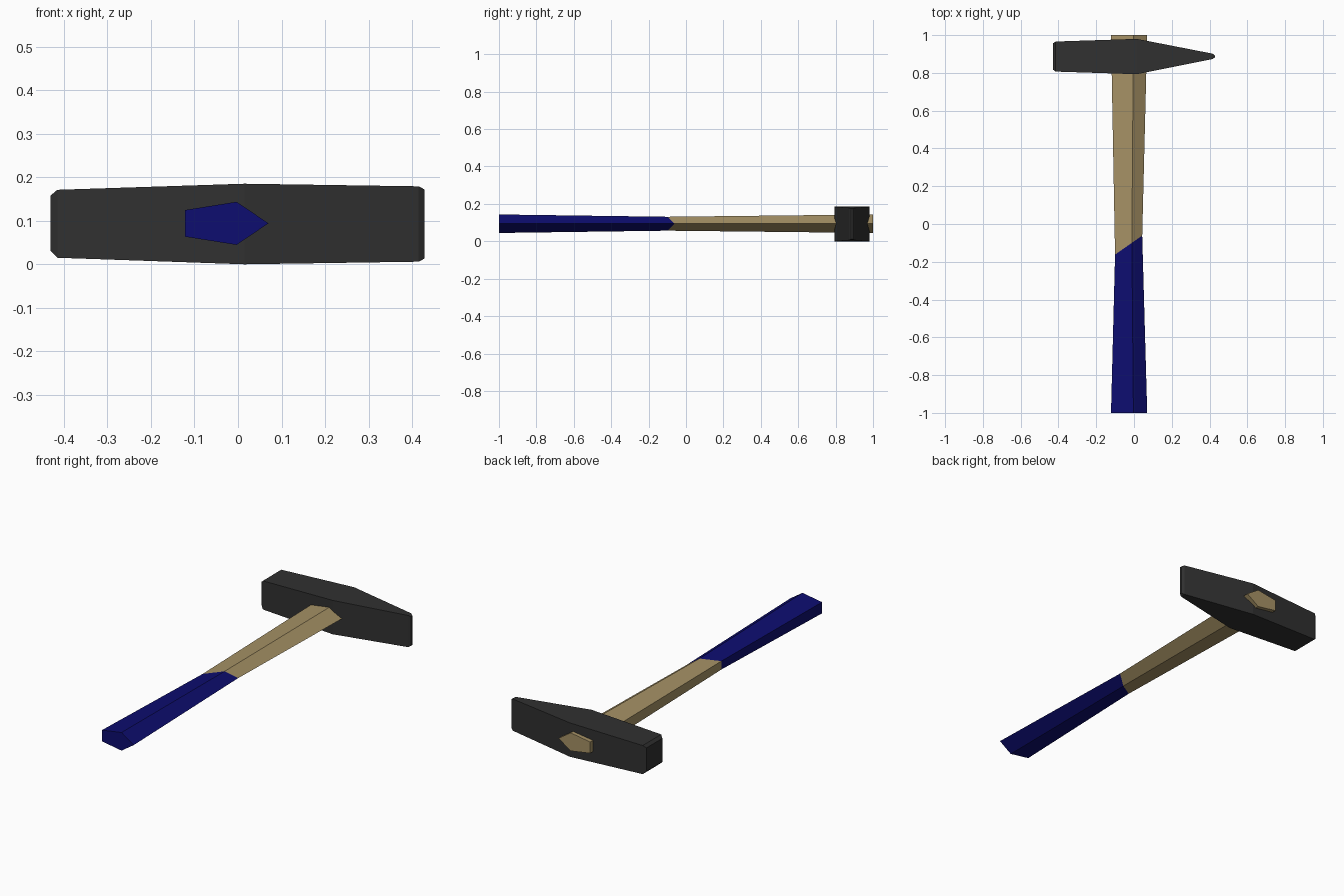
import bpy, bmesh, math

if "Cube" in bpy.data.objects:
    bpy.data.objects.remove(bpy.data.objects["Cube"])


def material(name, rgb):
    m = bpy.data.materials.new(name)
    m.diffuse_color = (*rgb, 1)
    m.use_nodes = True
    m.node_tree.nodes["Principled BSDF"].inputs["Base Color"].default_value = m.diffuse_color
    return m


def loft(name, rings, mat, cap_start=True, cap_end=True):
    """Skin a list of equal-length vertex rings into a flat-shaded mesh."""
    bm = bmesh.new()
    loops = [[bm.verts.new(p) for p in ring] for ring in rings]
    n = len(loops[0])
    for a, b in zip(loops, loops[1:]):
        for i in range(n):
            j = (i + 1) % n
            bm.faces.new((a[i], a[j], b[j], b[i]))
    if cap_start:
        bm.faces.new(loops[0])
    if cap_end:
        bm.faces.new(loops[-1])
    bmesh.ops.recalc_face_normals(bm, faces=bm.faces)
    mesh = bpy.data.meshes.new(name)
    bm.to_mesh(mesh)
    bm.free()
    mesh.materials.append(mat)
    obj = bpy.data.objects.new(name, mesh)
    bpy.context.collection.objects.link(obj)
    return obj


def handle_ring(y, scale, shear=0.0):
    """Flattened pentagon pointing to +x; shear slants the ring along y."""
    ring = []
    for k in range(5):
        a = math.tau * k / 5
        dx = 0.106 * scale * math.cos(a)
        ring.append((-0.036 + dx, y + shear * dx,
                     0.094 + 0.052 * scale * math.sin(a)))
    return ring


def head_ring(x, y0, y1, z0, z1):
    return [(x, y0, z0), (x, y1, z0), (x, y1, z1), (x, y0, z1)]


blue = material("blue_paint", (0.004, 0.004, 0.16))
wood = material("wood", (0.38, 0.285, 0.13))
steel = material("dark_steel", (0.03, 0.03, 0.03))

# Handle: painted grip and bare wooden shaft meeting on a slanted waist
waist = handle_ring(-0.117, 0.75, 0.7)
loft("grip", [handle_ring(-1, 1), waist], blue, cap_end=False)
loft("shaft", [waist, handle_ring(1, 1)], wood, cap_start=False)

# Head: square striking face, thick middle, wedge-shaped peen
loft("head", [
    head_ring(-0.430, 0.818, 0.956, 0.030, 0.158),
    head_ring(-0.415, 0.807, 0.966, 0.015, 0.171),
    head_ring(0.015, 0.793, 0.980, 0.000, 0.185),
    head_ring(0.415, 0.873, 0.902, 0.006, 0.179),
    head_ring(0.428, 0.882, 0.893, 0.013, 0.172),
], steel)
